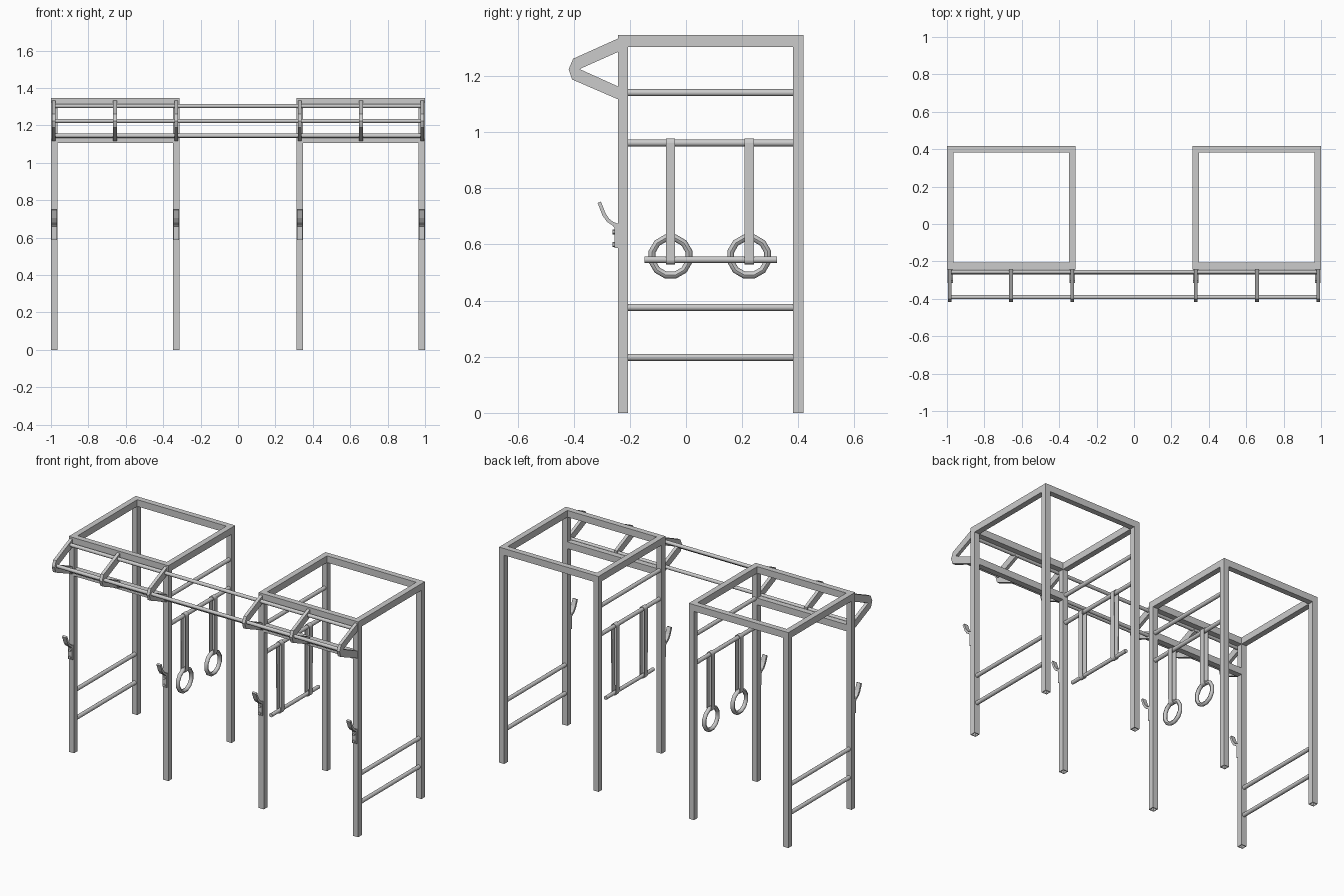
import bpy, bmesh, math
from mathutils import Vector

if "Cube" in bpy.data.objects:
    bpy.data.objects.remove(bpy.data.objects["Cube"])

W = 0.036                       # square tube width
XO, XI = 1.0 - W / 2, 0.33      # outer / inner post centres
YF, YB = -0.242, 0.418          # front and back faces of the frames
TOP, BEAM = 1.346, 0.042
RINGS_Y = (-0.055, 0.225)


def finish(name, bm, smooth=False):
    bmesh.ops.recalc_face_normals(bm, faces=bm.faces)
    me = bpy.data.meshes.new(name)
    bm.to_mesh(me)
    bm.free()
    ob = bpy.data.objects.new(name, me)
    bpy.context.collection.objects.link(ob)
    if smooth:
        bpy.ops.object.select_all(action='DESELECT')
        ob.select_set(True)
        bpy.context.view_layer.objects.active = ob
        bpy.ops.object.shade_smooth_by_angle(angle=math.radians(46))
    return ob


def box(name, lo, hi):
    bm = bmesh.new()
    bmesh.ops.create_cube(bm, size=1)
    for v in bm.verts:
        v.co = [(l + h) / 2 + c * (h - l) for l, h, c in zip(lo, hi, v.co)]
    return finish(name, bm)


def rod(name, a, b, r, n=16):
    a, b = Vector(a), Vector(b)
    bm = bmesh.new()
    bmesh.ops.create_cone(bm, cap_ends=True, segments=n, radius1=r, radius2=r, depth=(b - a).length)
    bm.transform((b - a).to_track_quat('Z', 'Y').to_matrix().to_4x4())
    bmesh.ops.translate(bm, verts=bm.verts, vec=(a + b) / 2)
    return finish(name, bm, True)


def band(name, outer, inner, place, width, closed=False):
    """Solid strip between two 2D outlines; place(p, w) maps to 3D."""
    bm = bmesh.new()
    rows = [[bm.verts.new(place(p, s * width / 2)) for p in line]
            for line, s in ((outer, -1), (outer, 1), (inner, 1), (inner, -1))]
    n = len(outer)
    for i in range(n if closed else n - 1):
        j = (i + 1) % n
        for k in range(4):
            a, b = rows[k], rows[(k + 1) % 4]
            bm.faces.new((a[i], a[j], b[j], b[i]))
    if not closed:
        for i in (0, n - 1):
            bm.faces.new([r[i] for r in rows])
    return finish(name, bm)


# Two tower frames
for s, side in ((-1, "left"), (1, "right")):
    x0, x1 = sorted((s * (XI - W / 2), s * 1.0))
    # top frame as one mitred ring
    outer = [(x0, YF), (x1, YF), (x1, YB), (x0, YB)]
    inner = [(x0 + W, YF + W), (x1 - W, YF + W), (x1 - W, YB - W), (x0 + W, YB - W)]
    band(side + "_top_frame", outer, inner,
         lambda p, w: (p[0], p[1], TOP - BEAM / 2 + w), BEAM, True)
    # posts, hollow and open at the foot
    for xc in (s * XO, s * XI):
        for y0, end in ((YF, "front"), (YB - W, "back")):
            h = W / 2
            t = h - 0.004
            yc = y0 + h
            sq = [(-1, -1), (1, -1), (1, 1), (-1, 1)]
            band(f"{side}_{end}_post", [(xc + a * h, yc + b * h) for a, b in sq],
                 [(xc + a * t, yc + b * t) for a, b in sq],
                 lambda p, w: (p[0], p[1], (TOP - BEAM) / 2 + w), TOP - BEAM, True)
    # lower front beam carrying the brackets
    box(side + "_front_beam", (x0 + W, YF, 1.107), (x1 - W, YF + W, 1.107 + BEAM))
    # rungs: low on the outer side, high on the inner side
    for x, z in ((XO, 0.198), (XO, 0.376), (XI, 0.962), (XI, 1.141)):
        rod(side + "_rung", (s * x, YF + W, z), (s * x, YB - W, z), 0.0125)
    # triangular front brackets
    out = [(YF, 1.334), (-0.402, 1.262), (-0.418, 1.225), (-0.406, 1.188), (YF, 1.117)]
    inn = [(YF, 1.286), (-0.376, 1.2265), (-0.378, 1.225), (-0.376, 1.2235), (YF, 1.163)]
    for x in (0.985, 0.657, XI):
        band(side + "_bracket", out, inn, lambda p, w: (s * x + w, p[0], p[1]), 0.02)
    # bar hooks on the front posts
    for x in (XO, XI):
        band(side + "_hook",
             [(-0.315, 0.748), (-0.298, 0.704), (-0.282, 0.681), (-0.262, 0.668), (-0.255, 0.66), (-0.255, 0.587)],
             [(-0.303, 0.753), (-0.287, 0.712), (-0.274, 0.692), (-0.259, 0.68), (YF, 0.674), (YF, 0.587)],
             lambda p, w: (s * x + w, p[0], p[1]), 0.028)
        for z in (0.645, 0.6):
            rod(side + "_hook_bolt", (s * x, -0.25, z), (s * x, -0.262, z), 0.009, 6)

# Long front rails
for y, z in ((-0.256, 1.304), (-0.391, 1.224), (-0.26, 1.145)):
    rod("front_rail", (-0.99, y, z), (0.99, y, z), 0.011)


# Hanging straps: loops over the upper rung and the handle
def strap(name, xc, y, zt, zb, rt, rb):
    def loop(d):
        pts = []
        for z, r, start in ((zt, rt, 0), (zb, rb, math.pi)):
            for i in range(9):
                a = start + math.pi * i / 8
                pts.append((xc + (r - d) * math.cos(a), z + (r - d) * math.sin(a)))
        return pts
    band(name, loop(0), loop(0.004), lambda p, w: (p[0], y + w, p[1]), 0.033, True)


def ring(name, x, y, z, R, r, n=12, m=8):
    bm = bmesh.new()
    v = []
    for i in range(n):
        a = 2 * math.pi * (i + 0.5) / n
        v.append([])
        for j in range(m):
            b = 2 * math.pi * j / m
            d = R + r * math.cos(b)
            v[i].append(bm.verts.new((x + r * math.sin(b), y + d * math.cos(a), z + d * math.sin(a))))
    for i in range(n):
        for j in range(m):
            k, l = (i + 1) % n, (j + 1) % m
            bm.faces.new((v[i][j], v[k][j], v[k][l], v[i][l]))
    finish(name, bm, True)


for y in RINGS_Y:
    strap("ring_strap", -XI + 0.001, y, 0.961, 0.624, 0.0175, 0.017)
    ring("gym_ring", -XI, y, 0.557, 0.068, 0.0125)
    strap("trapeze_strap", XI + 0.001, y, 0.961, 0.545, 0.0175, 0.016)
rod("trapeze_bar", (XI, -0.147, 0.546), (XI, 0.324, 0.546), 0.0115)
